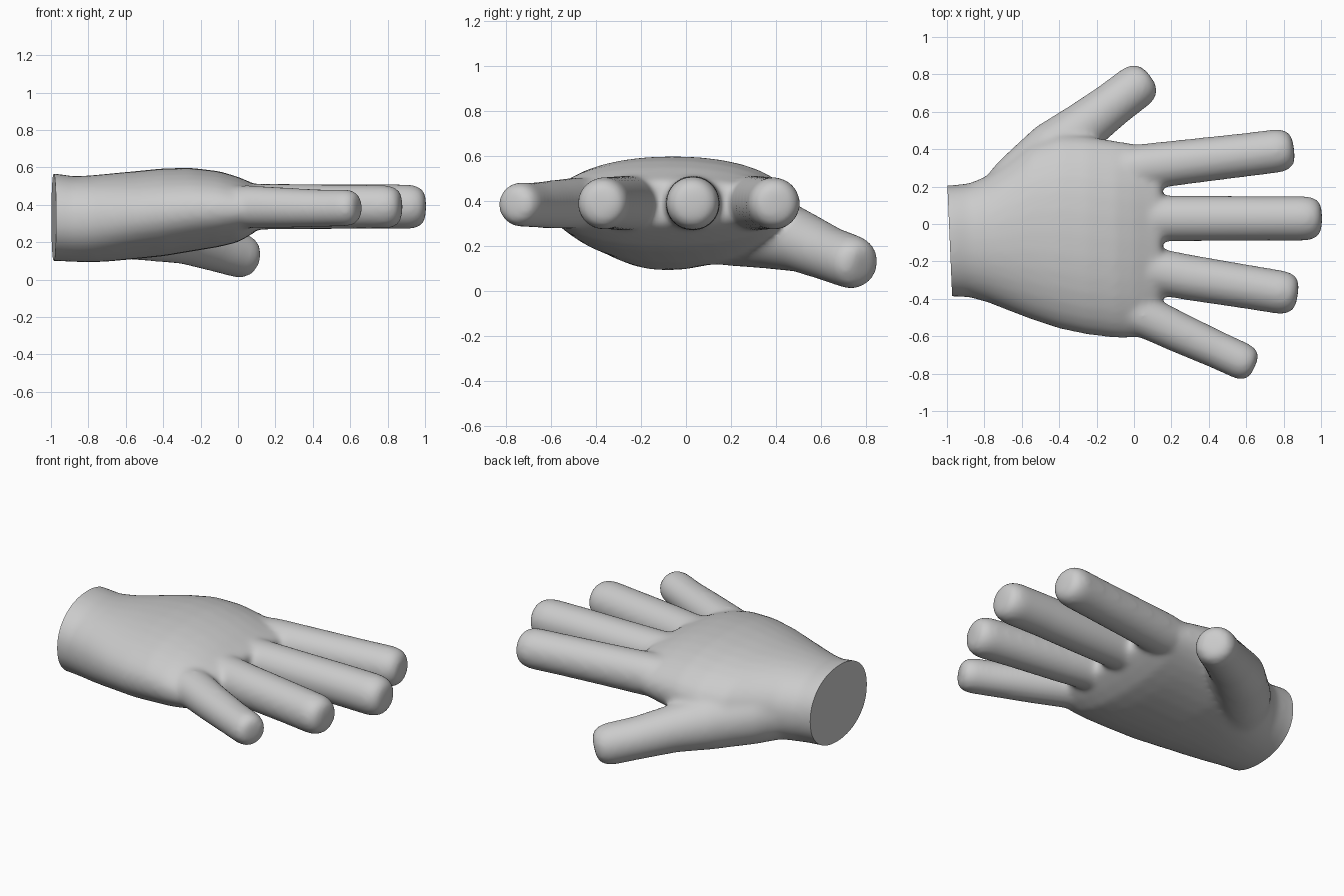
import bpy, bmesh, math
from mathutils import Vector

if "Cube" in bpy.data.objects:
    bpy.data.objects.remove(bpy.data.objects["Cube"])

skin = bpy.data.materials.new("plain_grey")
skin.diffuse_color = (0.6, 0.6, 0.6, 1)
skin.use_nodes = True
skin.node_tree.nodes["Principled BSDF"].inputs["Base Color"].default_value = skin.diffuse_color
SIDES = 32


def loft(bm, rings):
    """Closed skin through a list of equal rings of points."""
    vs = [[bm.verts.new(p) for p in r] for r in rings]
    for a, b in zip(vs, vs[1:]):
        for i in range(SIDES):
            j = (i + 1) % SIDES
            bm.faces.new((a[i], a[j], b[j], b[i]))
    bm.faces.new(vs[0][::-1])
    bm.faces.new(vs[-1])


def make_part(name, rings):
    bm = bmesh.new()
    loft(bm, rings)
    bmesh.ops.recalc_face_normals(bm, faces=bm.faces)
    me = bpy.data.meshes.new(name)
    bm.to_mesh(me)
    bm.free()
    ob = bpy.data.objects.new(name, me)
    bpy.context.collection.objects.link(ob)
    return ob


def oval(x, y0, y1, z0, z1, n=2.15):
    cy, cz, ry, rz = (y0 + y1) / 2, (z0 + z1) / 2, (y1 - y0) / 2, (z1 - z0) / 2
    pts = []
    for i in range(SIDES):
        a = math.tau * i / SIDES
        c, s = math.cos(a), math.sin(a)
        pts.append((x, cy + ry * math.copysign(abs(c) ** (2 / n), c),
                    cz + rz * math.copysign(abs(s) ** (2 / n), s)))
    return pts


def digit(name, path):
    """Tube along (x, y, z, radius) points with a blunt rounded tip."""
    pts = [(Vector(p[:3]), p[3]) for p in path]
    end, r = pts[-1]
    d = (end - pts[-2][0]).normalized()
    pts.pop()
    for back, k in ((0.75, 1), (0.45, 0.95), (0.2, 0.83), (0.05, 0.62), (0, 0.35)):
        pts.append((end - d * r * back, r * k))
    rings = []
    for i, (p, rad) in enumerate(pts):
        t = (pts[min(i + 1, len(pts) - 1)][0] - pts[max(i - 1, 0)][0]).normalized()
        u = t.cross(Vector((0, 0, 1))).normalized()
        w = u.cross(t)
        rings.append([p + rad * (u * math.cos(math.tau * k / SIDES) +
                                 w * math.sin(math.tau * k / SIDES)) for k in range(SIDES)])
    return make_part(name, rings)


# Palm and wrist: x, y range, z range
palm = make_part("hand", [oval(*s) for s in (
    (-1.10, -.385, .205, .10, .572),
    (-0.97, -.388, .208, .10, .567),
    (-0.88, -.392, .218, .095, .553),
    (-0.78, -.42, .26, .092, .558),
    (-0.68, -.46, .33, .098, .568),
    (-0.55, -.51, .43, .11, .58),
    (-0.40, -.56, .48, .125, .595),
    (-0.25, -.592, .47, .15, .598),
    (-0.10, -.61, .445, .175, .58),
    (0.00, -.61, .43, .20, .55),
    (0.07, -.585, .42, .24, .52),
    (0.12, -.53, .40, .275, .50),
    (0.15, -.43, .32, .30, .48))])

# Fingers and thumb
digits = [
    digit("index_finger", [(-.25, .26, .39, .11), (.05, .305, .39, .124), (.3, .335, .39, .12),
                           (.6, .37, .389, .117), (.855, .402, .388, .117)]),
    digit("middle_finger", [(-.25, .02, .39, .11), (.05, .03, .39, .124), (.4, .03, .39, .122),
                            (.7, .03, .392, .12), (1.005, .03, .388, .12)]),
    digit("ring_finger", [(-.25, -.19, .39, .11), (.05, -.24, .39, .124), (.3, -.287, .39, .122),
                          (.6, -.335, .39, .118), (.875, -.38, .388, .117)]),
    digit("little_finger", [(-.2, -.38, .39, .1), (.05, -.49, .39, .115), (.25, -.585, .385, .108),
                            (.45, -.675, .382, .101), (.645, -.765, .385, .1)]),
    digit("thumb", [(-.78, .0, .30, .17), (-.6, .22, .28, .17), (-.42, .40, .255, .16),
                    (-.27, .52, .215, .135), (-.12, .635, .165, .122), (.08, .787, .11, .12)]),
]

# Fuse the parts into one skin with soft webs between the fingers
bpy.ops.object.select_all(action='DESELECT')
for ob in digits + [palm]:
    ob.select_set(True)
bpy.context.view_layer.objects.active = palm
bpy.ops.object.join()
fuse = palm.modifiers.new("fuse", 'REMESH')
fuse.mode = 'VOXEL'
fuse.voxel_size = 0.014
soft = palm.modifiers.new("soften", 'SMOOTH')
soft.factor = 0.5
soft.iterations = 22
dg = bpy.context.evaluated_depsgraph_get()
mesh = bpy.data.meshes.new_from_object(palm.evaluated_get(dg))
palm.modifiers.clear()

# Flat wrist end
bm = bmesh.new()
bm.from_mesh(mesh)
cut = bmesh.ops.bisect_plane(bm, geom=bm.verts[:] + bm.edges[:] + bm.faces[:],
                             plane_co=(-0.985, -.09, .33), plane_no=(-1, -.043, 0),
                             clear_outer=True)
rim = [e for e in cut["geom_cut"] if isinstance(e, bmesh.types.BMEdge)]
bmesh.ops.edgenet_fill(bm, edges=rim)
bmesh.ops.recalc_face_normals(bm, faces=bm.faces)
bm.to_mesh(mesh)
bm.free()
palm.data = mesh
mesh.materials.clear()
mesh.materials.append(skin)
bpy.ops.object.shade_smooth_by_angle(angle=math.radians(45))
